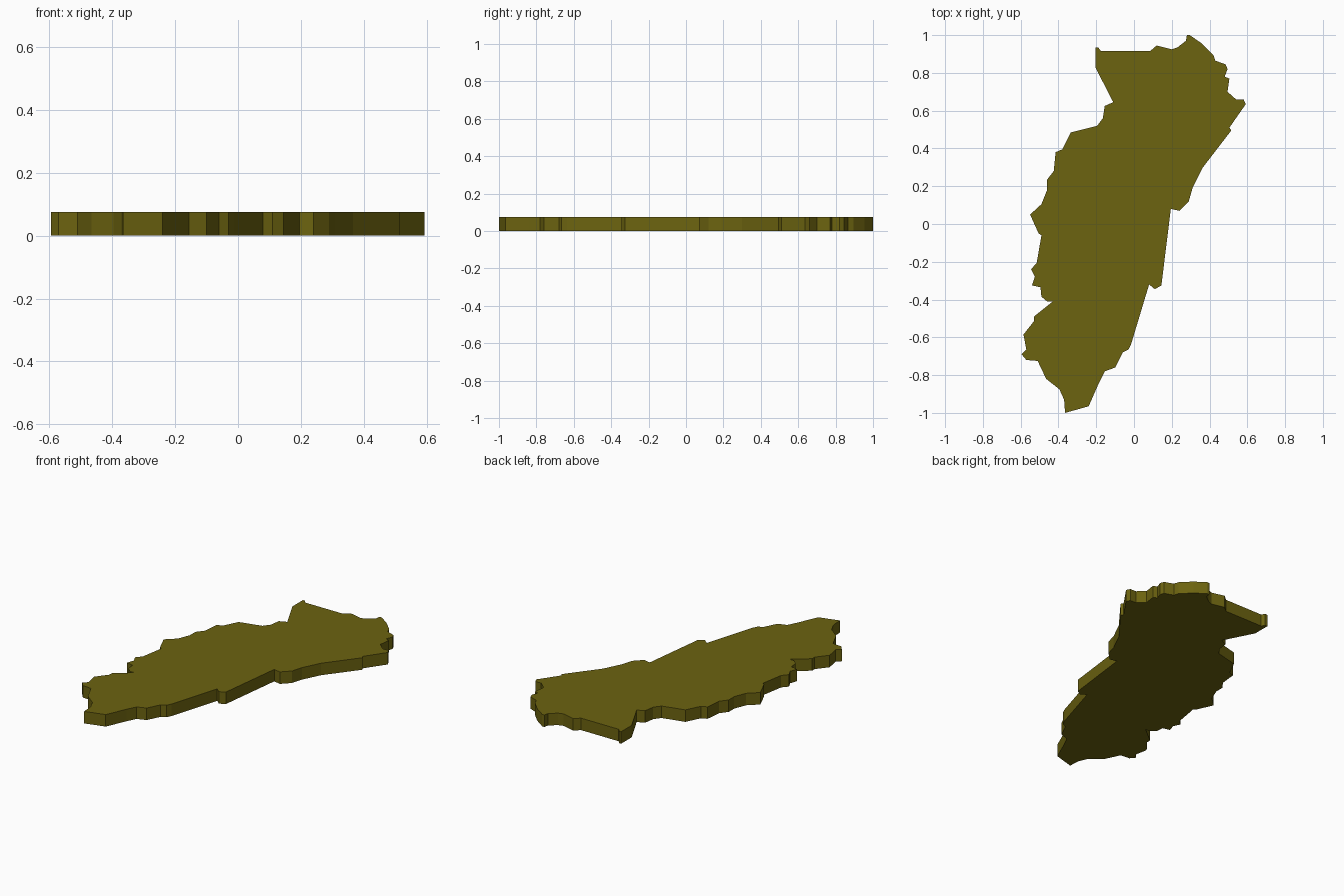
import bpy
import bmesh

THICKNESS = 0.075

# Map outline, clockwise from the top left corner, by side
north = [(-.205, .935), (-.19, .935), (-.175, .915), (.085, .915), (.12, .945),
         (.2, .925), (.23, .935), (.275, .97), (.28, 1), (.295, 1), (.36, .955)]
east = [(.42, .895), (.43, .865), (.485, .845), (.495, .82), (.48, .78),
        (.505, .77), (.495, .70), (.54, .66), (.58, .66), (.592, .635),
        (.505, .51), (.515, .495), (.365, .3), (.31, .19), (.29, .12),
        (.24, .07), (.195, .08), (.145, -.325), (.11, -.345), (.08, -.32),
        (-.015, -.635), (-.03, -.665), (-.06, -.68), (-.1, -.76),
        (-.155, -.78), (-.185, -.84)]
south = [(-.24, -.965), (-.365, -1), (-.37, -.93), (-.395, -.875),
         (-.465, -.82), (-.51, -.725), (-.57, -.72), (-.595, -.69)]
west = [(-.57, -.665), (-.585, -.585), (-.53, -.515), (-.53, -.49),
        (-.43, -.41), (-.46, -.41), (-.49, -.385), (-.495, -.335),
        (-.54, -.325), (-.525, -.28), (-.545, -.24), (-.515, -.205),
        (-.49, -.06), (-.505, -.05), (-.55, .05), (-.49, .105), (-.46, .18),
        (-.46, .235), (-.425, .28), (-.415, .38), (-.38, .395), (-.335, .485),
        (-.235, .51), (-.195, .52), (-.165, .56), (-.155, .625),
        (-.11, .645), (-.205, .83)]
outline = north + east + south + west

# Flat slab: one face extruded upwards
bm = bmesh.new()
base = bm.faces.new([bm.verts.new((x, y, 0)) for x, y in outline])
top = bmesh.ops.extrude_face_region(bm, geom=[base], use_keep_orig=True)
bmesh.ops.translate(bm, vec=(0, 0, THICKNESS),
                    verts=[g for g in top["geom"] if isinstance(g, bmesh.types.BMVert)])
bmesh.ops.recalc_face_normals(bm, faces=bm.faces)
bmesh.ops.triangulate(bm, faces=[f for f in bm.faces if len(f.verts) > 4])
mesh = bpy.data.meshes.new("map_slab")
bm.to_mesh(mesh)
bm.free()
slab = bpy.data.objects.new("map_slab", mesh)
bpy.context.collection.objects.link(slab)

# Olive colour
olive = bpy.data.materials.new("olive")
olive.diffuse_color = (0.15, 0.125, 0.005, 1)
mesh.materials.append(olive)
